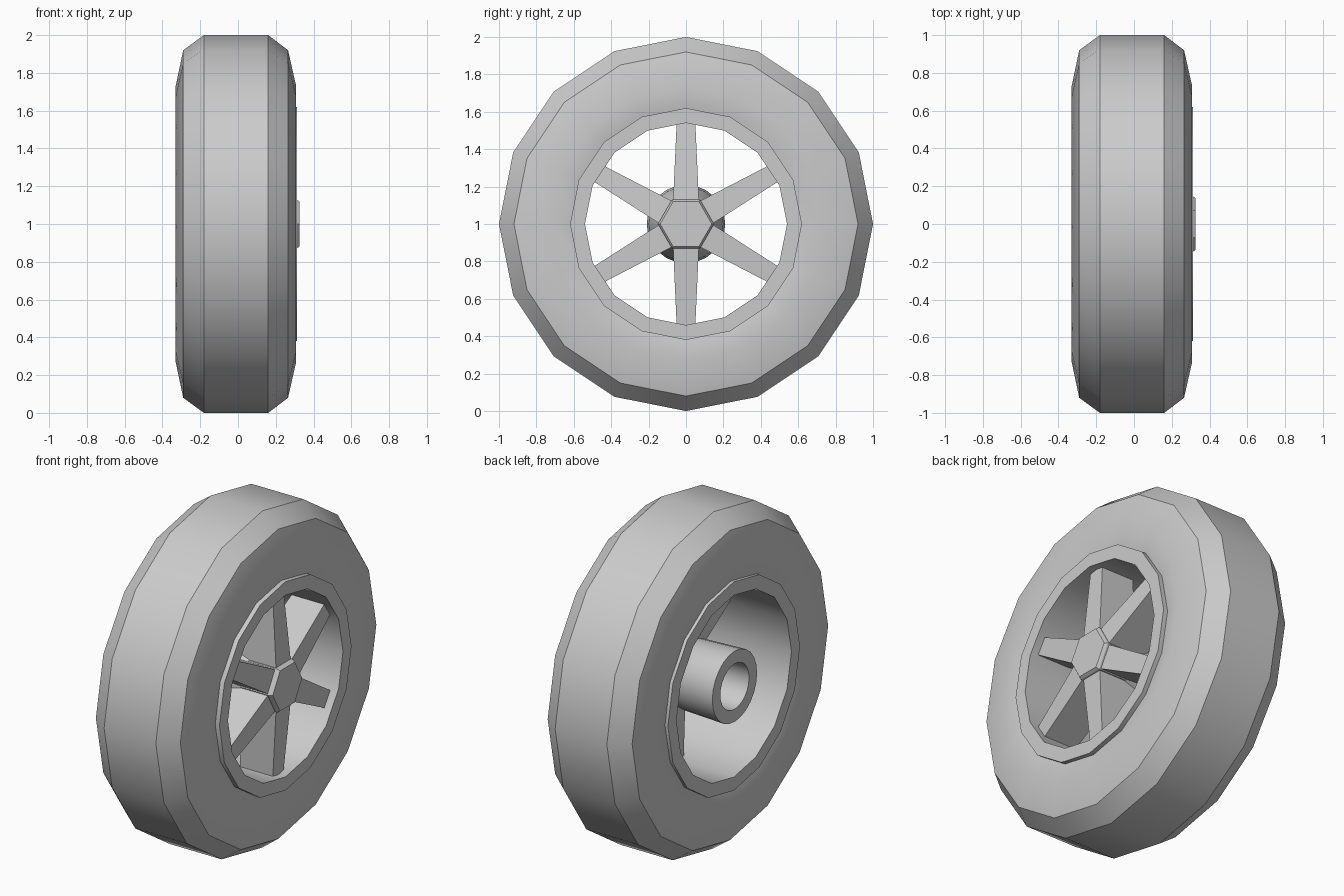
import bpy, bmesh, math
from mathutils import Matrix

if "Cube" in bpy.data.objects:
    bpy.data.objects.remove(bpy.data.objects["Cube"], do_unlink=True)

grey = bpy.data.materials.new("light_grey")
grey.use_nodes = True
grey.diffuse_color = (0.6, 0.6, 0.6, 1)
grey.node_tree.nodes["Principled BSDF"].inputs["Base Color"].default_value = (0.6, 0.6, 0.6, 1)


def finish(bm, name):
    bmesh.ops.recalc_face_normals(bm, faces=bm.faces)
    mesh = bpy.data.meshes.new(name)
    bm.to_mesh(mesh)
    bm.free()
    mesh.materials.append(grey)
    obj = bpy.data.objects.new(name, mesh)
    bpy.context.collection.objects.link(obj)
    obj.location.z = 1
    bpy.ops.object.select_all(action='DESELECT')
    obj.select_set(True)
    bpy.context.view_layer.objects.active = obj
    bpy.ops.object.shade_smooth_by_angle(angle=math.radians(30))
    return obj


def lathe(name, profile, sides, start=math.pi / 2, closed=True):
    """Turn (x, radius) points around the axle; open profiles get end caps."""
    bm = bmesh.new()
    rings = []
    for x, r in profile:
        angles = [start + math.tau * i / sides for i in range(sides)]
        rings.append([bm.verts.new((x, r * math.cos(a), r * math.sin(a))) for a in angles])
    pairs = list(zip(rings, rings[1:]))
    if closed:
        pairs.append((rings[-1], rings[0]))
    else:
        bm.faces.new(rings[0])
        bm.faces.new(rings[-1])
    for a, b in pairs:
        for i in range(sides):
            j = (i + 1) % sides
            bm.faces.new((a[i], a[j], b[j], b[i]))
    return finish(bm, name)


# Tyre with chamfered shoulders and bulging side walls
lathe("tyre", [(-0.29, 0.60), (-0.33, 0.73), (-0.29, 0.92), (-0.18, 1.0),
               (0.16, 1.0), (0.265, 0.92), (0.308, 0.73), (0.28, 0.60)], 16)

# Rim tube, standing slightly proud of the tyre beads
lathe("rim", [(-0.315, 0.54), (-0.315, 0.62), (0.312, 0.62), (0.312, 0.54)], 16)

# Hollow axle barrel, tapering toward the spokes
lathe("axle_barrel", [(0.12, 0.12), (0.12, 0.15), (-0.05, 0.20), (-0.32, 0.21),
                      (-0.32, 0.135), (0.08, 0.12)], 24)

# Six-sided hub cap with a bevelled front
lathe("hub_cap", [(0.05, 0.15), (0.308, 0.15), (0.325, 0.138)], 6, start=0, closed=False)

# Six tapered spokes
bm = bmesh.new()
for k in range(6):
    made = []
    for r, half, front, back in ((0.10, 0.07, 0.30, 0.05), (0.56, 0.049, 0.262, 0.05)):
        made.append([bm.verts.new(p) for p in ((back, -half, r), (front, -half, r),
                                               (front, half, r), (back, half, r))])
    inner, outer = made
    bm.faces.new(inner)
    bm.faces.new(outer)
    for i in range(4):
        j = (i + 1) % 4
        bm.faces.new((inner[i], inner[j], outer[j], outer[i]))
    bmesh.ops.rotate(bm, verts=inner + outer, cent=(0, 0, 0),
                     matrix=Matrix.Rotation(k * math.pi / 3, 3, 'X'))
finish(bm, "spokes")
